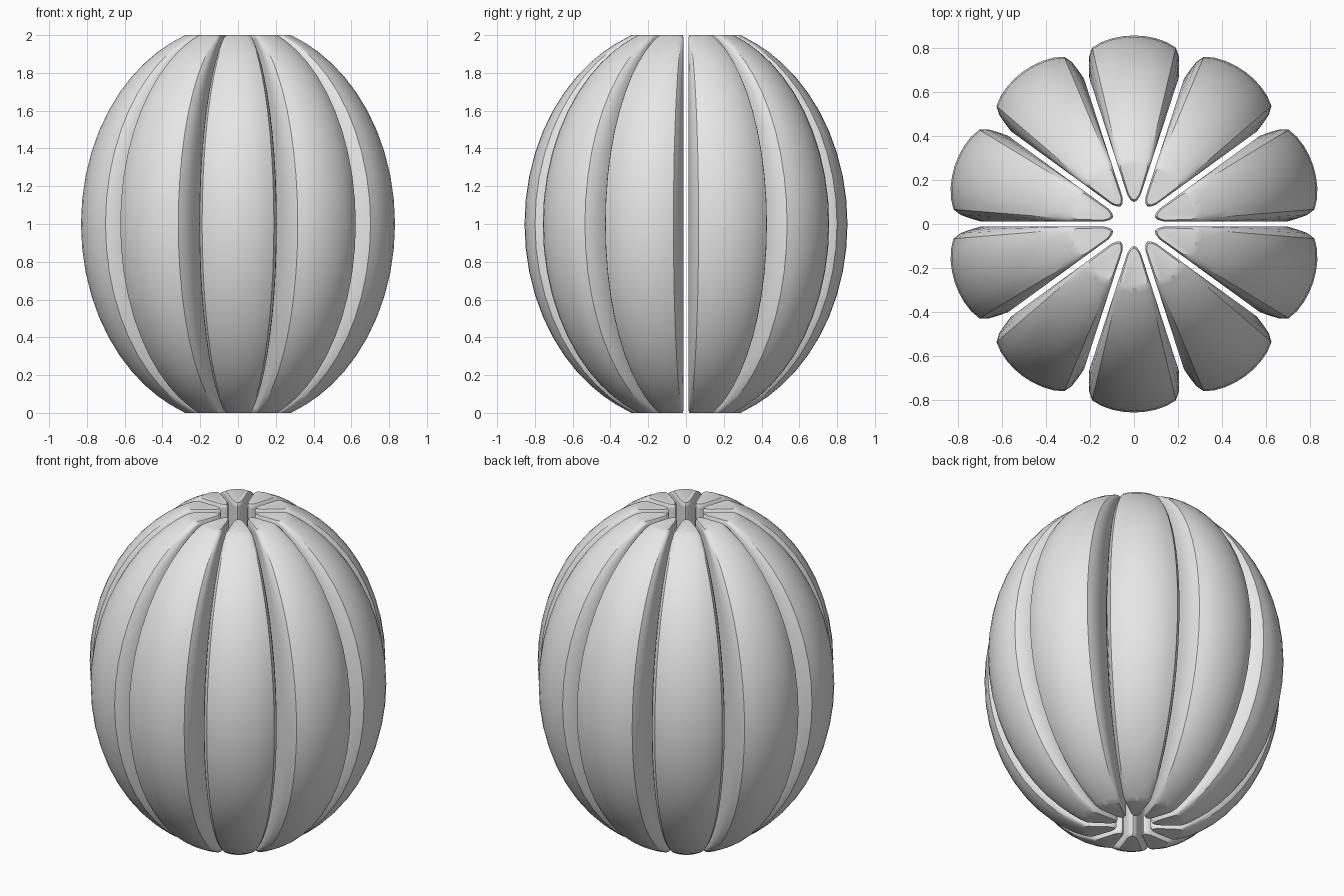
import bpy
import bmesh
import math

cube = bpy.data.objects.get("Cube")
if cube:
    bpy.data.objects.remove(cube, do_unlink=True)

COUNT = 10            # segments around the axis
GAP = 0.012           # half of the slot between neighbours
OUTER = 0.855         # radius at the middle
HALF_ANGLE = math.pi / COUNT

grey = bpy.data.materials.new("plain_grey")
grey.use_nodes = True
colour = (0.8, 0.8, 0.8, 1)
grey.diffuse_color = colour
grey.node_tree.nodes["Principled BSDF"].inputs["Base Color"].default_value = colour


def wedge(r):
    """Half width of a segment at radius r, leaving the slot free."""
    return r * math.tan(HALF_ANGLE) - GAP / math.cos(HALF_ANGLE)


def section(radius):
    """Closed outline: narrow inner tip, flat sides, rounded outer face."""
    corner = 0.78 * radius
    side = [(0.107, 0.014), (0.13, wedge(0.13)), (corner, wedge(corner)),
            (0.84 * radius, min(wedge(0.84 * radius), 0.24 * radius)),
            (0.89 * radius, 0.238 * radius), (0.935 * radius, 0.222 * radius),
            (0.965 * radius, 0.172 * radius), (0.985 * radius, 0.115 * radius),
            (0.996 * radius, 0.058 * radius)]
    mirrored = [(r, -t) for r, t in reversed(side)]
    return [(0.1, 0)] + side + [(radius, 0)] + mirrored


def bulge(h):
    return OUTER * math.sqrt(1 - (h / 1.06) ** 2)


def build_segment_mesh():
    bm = bmesh.new()
    # Stack of outlines, closer together near both ends
    steps = 12
    heights = [0.985 * math.sin(math.pi / 2 * i / steps) for i in range(-steps, steps + 1)]
    loops = [(h, section(bulge(h))) for h in heights]
    # Slightly shrunken outlines round the rims of the flat ends
    end = section(0.30)
    cap = [(0.2 + (r - 0.2) * 0.9, t * 0.85) for r, t in end]
    loops = [(-1, cap)] + loops + [(1, cap)]
    rings = [[bm.verts.new((r, t, h + 1)) for r, t in outline] for h, outline in loops]
    n = len(cap)
    for low, high in zip(rings, rings[1:]):
        for i in range(n):
            j = (i + 1) % n
            bm.faces.new((low[i], low[j], high[j], high[i]))
    bm.faces.new(rings[0])
    bm.faces.new(rings[-1])
    bmesh.ops.recalc_face_normals(bm, faces=bm.faces)
    mesh = bpy.data.meshes.new("segment")
    bm.to_mesh(mesh)
    bm.free()
    mesh.materials.append(grey)
    mesh.shade_smooth()
    mesh.set_sharp_from_angle(angle=math.radians(30))
    return mesh


# Ring of identical segments, the first one at the back
segment_mesh = build_segment_mesh()
for k in range(COUNT):
    segment = bpy.data.objects.new(f"segment_{k + 1}", segment_mesh)
    segment.rotation_euler.z = math.pi / 2 + 2 * HALF_ANGLE * k
    bpy.context.collection.objects.link(segment)
